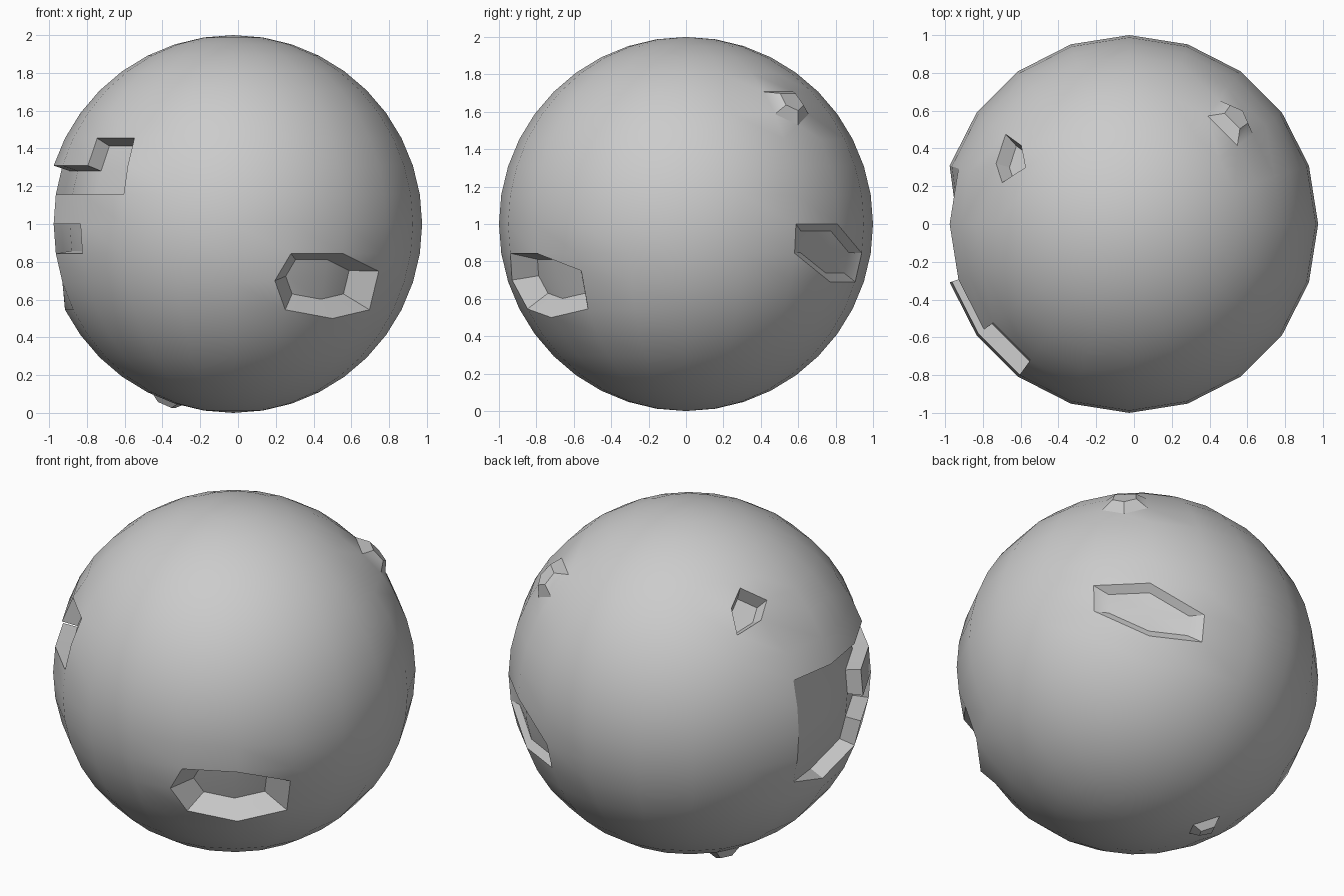
import bpy, bmesh
from math import sin, cos, radians
from mathutils import Vector

if "Cube" in bpy.data.objects:
    bpy.data.objects.remove(bpy.data.objects["Cube"])

SEG, RINGS = 20, 20
bm = bmesh.new()
bmesh.ops.create_uvsphere(bm, u_segments=SEG, v_segments=RINGS, radius=1)
bm.verts.ensure_lookup_table()

# Grid address: i = 18 degree steps from the front towards +x, j = 9 degree steps from the top
def point(i, j):
    a, t = radians(18 * i), radians(9 * j)
    return Vector((sin(t) * sin(a), -sin(t) * cos(a), cos(t)))

grid = {(i, j): min(bm.verts, key=lambda v: (v.co - point(i, j)).length)
        for i in range(-10, 10) for j in range(1, RINGS)}

def quad(i, j):
    return [(i, j), (i + 1, j), (i + 1, j + 1), (i, j + 1)]

def get_face(corners):
    vs = [grid[c] for c in corners]
    face = next(f for f in vs[0].link_faces if all(v in f.verts for v in vs))
    if len(vs) == 3 and len(face.verts) == 4:
        # halve the cell along the diagonal
        a, b = next((a, b) for a in vs for b in vs
                    if a != b and not any(e.other_vert(a) == b for e in a.link_edges))
        bmesh.utils.face_split(face, a, b)
        face = next(f for f in vs[0].link_faces if all(v in f.verts for v in vs))
    return face

def dent(cells, shrink, level, moves={}, split=None, pinned=()):
    """Inset a group of cells and push it in (level < 1) or out (level > 1)."""
    for key, co in moves.items():
        grid[key].co = Vector(co)
    if split:
        a, b, co = split
        edge = next(e for e in grid[a].link_edges if e.other_vert(grid[a]) == grid[b])
        bmesh.utils.edge_split(edge, grid[a], 0.5)[1].co = Vector(co)
    pins = [grid[p].co.copy() for p in pinned]
    for c in cells:
        get_face(c)
    faces = [get_face(c) for c in cells]
    bmesh.ops.inset_region(bm, faces=faces, thickness=0.001, depth=0, use_boundary=True)
    verts = {v for f in faces for v in f.verts}
    mid = sum((v.co for v in verts), Vector()) / len(verts)
    for v in verts:
        near = [p for p in pins if (p - v.co).length < 0.01]
        v.co = near[0] if near else (mid + (v.co - mid) * shrink) * level

# front right crater
dent([quad(1, 11), quad(1, 12), quad(2, 12), [(2, 11), (2, 12), (3, 12)]], 0.68, 0.9,
     moves={(1, 12): (0.22, -0.93, -0.30), (3, 12): (0.77, -0.56, -0.25),
            (2, 13): (0.525, -0.72, -0.50)})

# long stepped gouge on the left, running out smoothly at the back
dent([quad(-3, 7), quad(-3, 8), quad(-4, 8), quad(-4, 10)]
     + [quad(i, j) for i in (-5, -6) for j in range(8, 12)], 1, 0.91,
     moves={(-5, 12): (-0.895, 0, -0.40)}, pinned=[(-6, j) for j in range(8, 13)])

# small crater, upper back left
dent([quad(-7, 5)], 0.8, 0.92, moves={(-6, 6): (-0.705, 0.32, 0.633)},
     split=((-7, 5), (-6, 5), (-0.55, 0.30, 0.78)))

# small bump, upper back right
dent([quad(7, 5)], 0.5, 1.05, split=((7, 6), (8, 6), (0.60, 0.60, 0.53)))

# shallow crater, back right
dent([quad(7, 10), quad(8, 11), [(7, 11), (8, 11), (8, 12)], [(8, 10), (8, 11), (9, 11)]],
     0.75, 0.97)

# small bump underneath
dent([quad(-7, 17)], 0.5, 1.04)

bmesh.ops.remove_doubles(bm, verts=bm.verts[:], dist=0.004)
bmesh.ops.recalc_face_normals(bm, faces=bm.faces[:])
bmesh.ops.translate(bm, verts=bm.verts[:], vec=(-0.025, 0, 1))

mesh = bpy.data.meshes.new("cratered_sphere")
bm.to_mesh(mesh)
bm.free()
obj = bpy.data.objects.new("cratered_sphere", mesh)
bpy.context.collection.objects.link(obj)
bpy.context.view_layer.objects.active = obj
obj.select_set(True)
bpy.ops.object.shade_smooth_by_angle(angle=radians(30))
